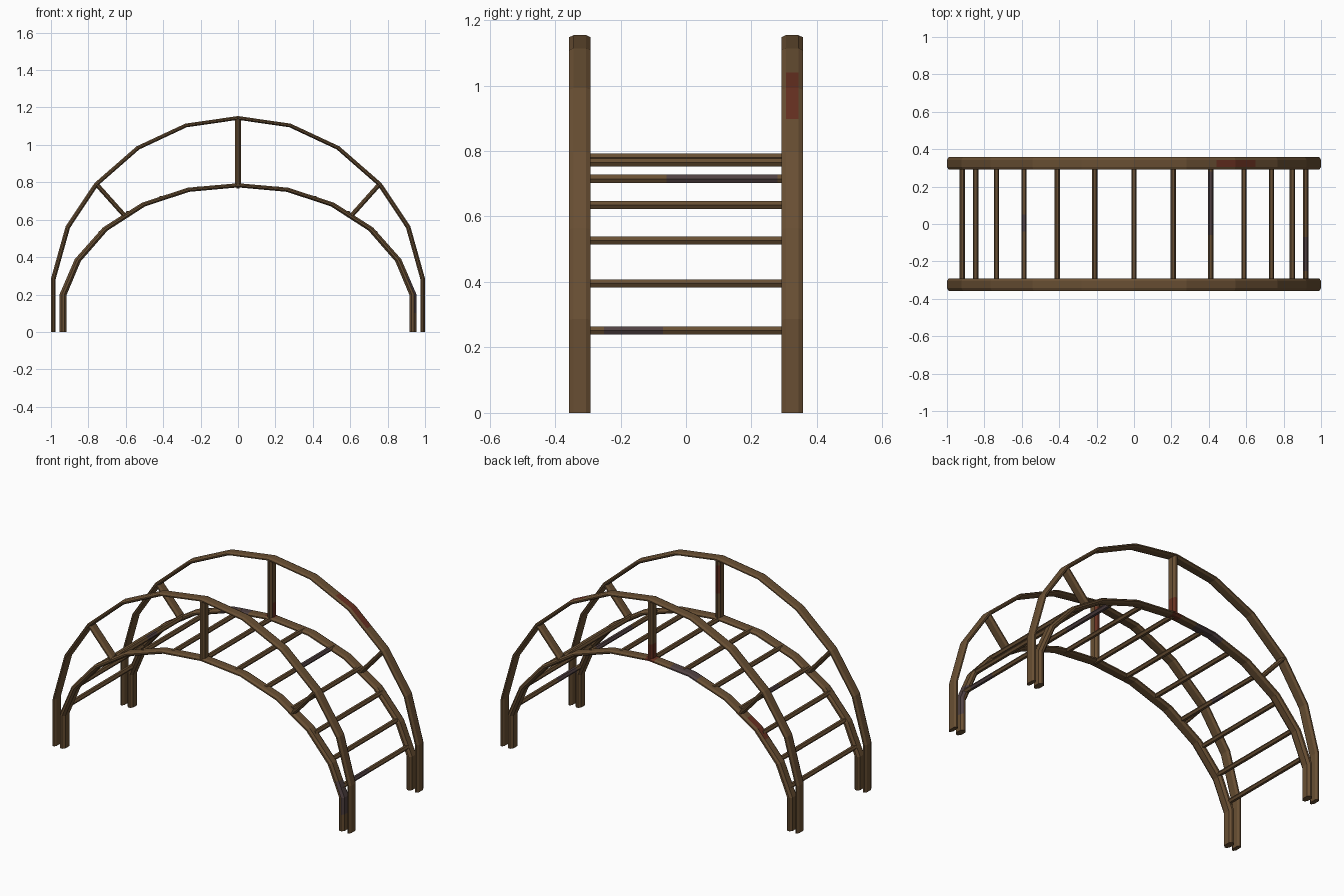
import bpy, bmesh, math
from mathutils import Vector, Matrix

cube = bpy.data.objects.get("Cube")
if cube:
    bpy.data.objects.remove(cube, do_unlink=True)


def material(name, rgb):
    m = bpy.data.materials.new(name)
    m.use_nodes = True
    m.diffuse_color = (*rgb, 1)
    bsdf = m.node_tree.nodes["Principled BSDF"]
    bsdf.inputs["Base Color"].default_value = (*rgb, 1)
    bsdf.inputs["Roughness"].default_value = 0.8
    return m


MATERIALS = [material("weathered_brown", (0.14, 0.078, 0.033)),
             material("faded_red", (0.135, 0.03, 0.015)),
             material("faded_violet", (0.08, 0.053, 0.054))]
RED, VIOLET = 1, 2
SIDE_Y = 0.324


# Rules that pick the painted faces of a patch
def all_round(f):
    return True


def on_top(f):
    return f.normal.z > 0.2 and abs(f.normal.y) < 0.3


def facing_back(f):
    return f.normal.y > 0.3


def not_inside(f):
    return f.normal.y > -0.3


def right_leg_outside(f):
    return f.calc_center_median().x > 0 and f.normal.x > 0.3


def finish(name, bm, patches=()):
    """Cut painted patches (axis, low, high, material, rule) and make the object."""
    bmesh.ops.recalc_face_normals(bm, faces=bm.faces)
    for axis, low, high, index, rule in patches:
        normal = Vector((0, 0, 0))
        normal[axis] = 1
        for cut in (low, high):
            bmesh.ops.bisect_plane(bm, geom=bm.verts[:] + bm.edges[:] + bm.faces[:],
                                   plane_co=normal * cut, plane_no=normal)
        bm.normal_update()
        for f in bm.faces:
            if low < f.calc_center_median()[axis] < high and rule(f):
                f.material_index = index
    mesh = bpy.data.meshes.new(name)
    bm.to_mesh(mesh)
    bm.free()
    for m in MATERIALS:
        mesh.materials.append(m)
    bpy.context.collection.objects.link(bpy.data.objects.new(name, mesh))


def section(width, thick):
    """Chamfered rectangle as (across thickness, across width) pairs."""
    w, t = width / 2, thick / 2
    wi, ti = w - 0.014, t * 0.34
    return [(t, wi), (ti, w), (-ti, w), (-t, wi), (-t, -wi), (-ti, -w), (ti, -w), (t, -wi)]


def bar(name, path, y, width, thick, squash=1.0, patches=()):
    """Sweep a chamfered section along a path in the xz plane with mitred bends."""
    bm = bmesh.new()
    pts = [Vector((x, 0, z)) for x, z in path]
    rings = []
    for i, p in enumerate(pts):
        before = (p - pts[i - 1]).normalized() if i else (pts[1] - p).normalized()
        after = (pts[i + 1] - p).normalized() if i < len(pts) - 1 else before
        along = (before + after).normalized()
        normal = Vector((-along.z, 0, along.x)) / along.dot(before)
        ring = []
        for t, w in section(width, thick):
            offset = normal * t
            offset.z *= squash
            ring.append(bm.verts.new(p + offset + Vector((0, y + w, 0))))
        rings.append(ring)
    for a, b in zip(rings, rings[1:]):
        for k in range(8):
            j = (k + 1) % 8
            bm.faces.new((a[k], a[j], b[j], b[k]))
    bm.faces.new(rings[0])
    bm.faces.new(rings[-1])
    finish(name, bm, patches)


def mirrored(half):
    return half + [(-x, z) for x, z in reversed(half[:-1])]


# Half outlines from the foot to the crown
rail_path = mirrored([(0.987, 0), (0.987, 0.285), (0.91, 0.56), (0.757, 0.79),
                      (0.535, 0.984), (0.278, 1.104), (0, 1.144)])
ladder_path = mirrored([(0.935, 0), (0.935, 0.2), (0.857, 0.383), (0.71, 0.55),
                        (0.505, 0.681), (0.265, 0.76), (0, 0.784)])

# Worn paint on each side
rail_paint = {"front": [], "back": [(0, 0.44, 0.65, RED, on_top)]}
ladder_paint = {"front": [(2, 0.1, 0.29, VIOLET, right_leg_outside)],
                "back": [(0, -0.77, -0.65, RED, on_top),
                         (0, -0.32, -0.14, VIOLET, all_round),
                         (0, -0.035, 0.025, RED, not_inside)]}
strut_paint = {"front": [(2, 0.94, 1.11, RED, facing_back)],
               "back": [(2, 0.78, 0.88, RED, not_inside)]}

# Arches and struts on both sides
for side, y in (("front", -SIDE_Y), ("back", SIDE_Y)):
    bar(side + "_hand_rail", rail_path, y, 0.066, 0.025, 0.8, rail_paint[side])
    bar(side + "_ladder_arch", ladder_path, y, 0.066, 0.037, 0.6, ladder_paint[side])
    bar(side + "_centre_strut", [(0, 0.784), (0, 1.144)], y, 0.06, 0.034, 1,
        strut_paint[side])
    for hand, s in (("left", 1), ("right", -1)):
        bar(f"{side}_{hand}_diagonal_strut", [(s * 0.605, 0.62), (s * 0.757, 0.79)],
            y, 0.06, 0.024)

# Rungs across the ladder
rungs = [(0, 0.78), (0.21, 0.765), (0.41, 0.715), (0.588, 0.635),
         (0.735, 0.527), (0.847, 0.395), (0.918, 0.252)]
painted = {(1, 2): (1, -0.06, 0.28, VIOLET, all_round),
           (-1, 3): (1, -0.04, 0.05, VIOLET, all_round),
           (1, 6): (1, -0.25, -0.07, VIOLET, all_round)}
for s in (1, -1):
    for i, (x, z) in enumerate(rungs):
        if i == 0 and s < 0:
            continue
        bm = bmesh.new()
        place = (Matrix.Translation((s * x, 0, z)) @ Matrix.Rotation(math.pi / 2, 4, 'X')
                 @ Matrix.Rotation(math.pi / 6, 4, 'Z'))
        bmesh.ops.create_cone(bm, cap_ends=True, segments=6, radius1=0.0145,
                              radius2=0.0145, depth=2 * SIDE_Y, matrix=place)
        patch = painted.get((s, i))
        finish(f"rung_{'left' if s > 0 else 'right'}_{i}" if i else "rung_centre",
               bm, [patch] if patch else [])
